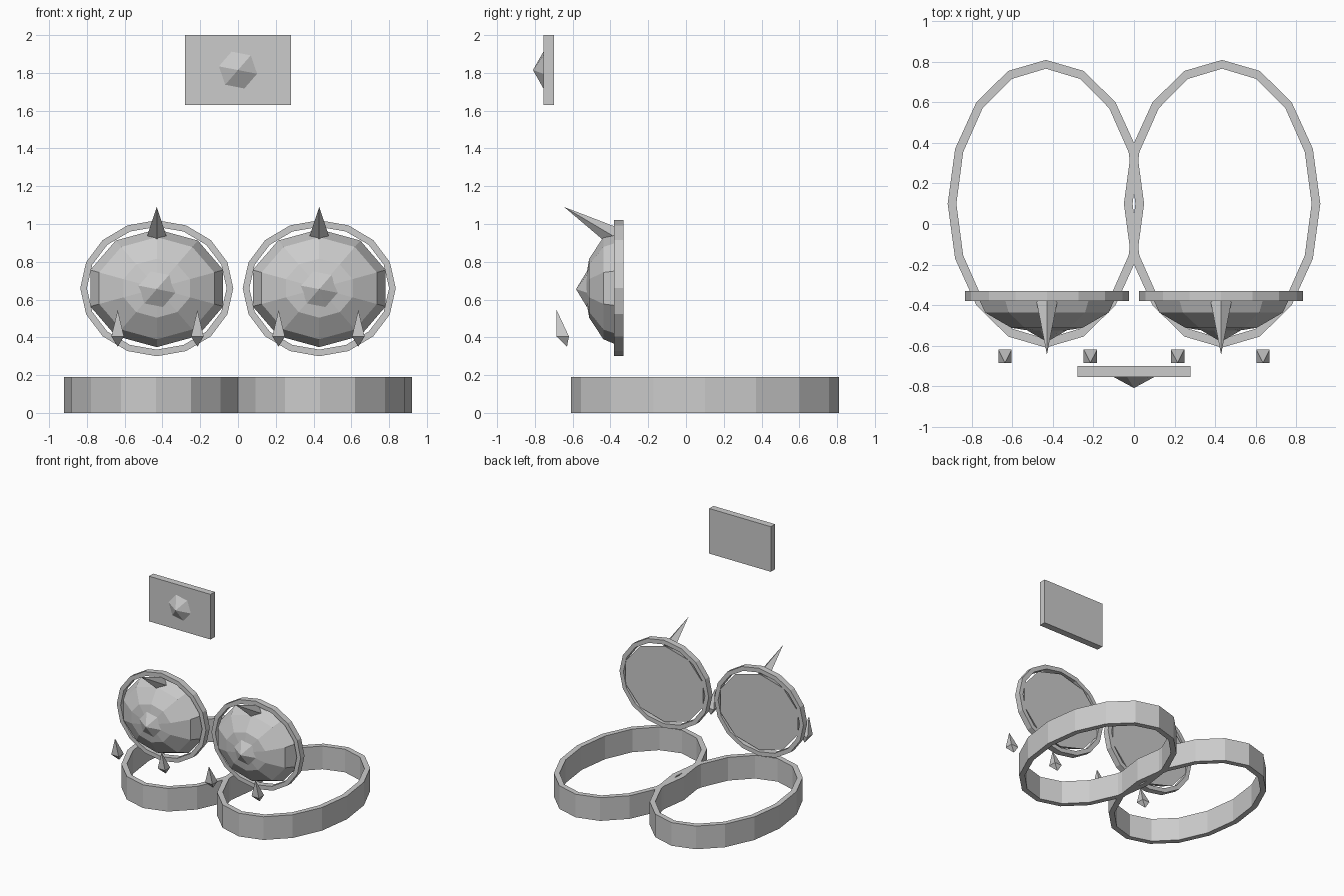
import bpy, math
from mathutils import Vector

if "Cube" in bpy.data.objects:
    bpy.data.objects.remove(bpy.data.objects["Cube"])


def make(name, verts, faces):
    me = bpy.data.meshes.new(name)
    me.from_pydata([tuple(v) for v in verts], [], faces)
    me.update()
    ob = bpy.data.objects.new(name, me)
    bpy.context.collection.objects.link(ob)
    # consistent outward normals
    import bmesh
    bm = bmesh.new()
    bm.from_mesh(me)
    bmesh.ops.recalc_face_normals(bm, faces=bm.faces)
    bm.to_mesh(me)
    bm.free()
    return ob


def loop(c, u, v, n, phase=0.0):
    """n points on the ellipse c + u cos + v sin"""
    pts = []
    for i in range(n):
        a = 2 * math.pi * i / n + math.radians(phase)
        pts.append(Vector(c) + Vector(u) * math.cos(a) + Vector(v) * math.sin(a))
    return pts


def skin(name, loops, closed=False, cap_start=True, tip=None):
    """bridge equal loops; optionally close, cap, or end in a tip"""
    n, m = len(loops[0]), len(loops)
    verts = [p for l in loops for p in l]
    faces = []
    for k in range(m if closed else m - 1):
        a, b = k * n, ((k + 1) % m) * n
        faces += [(a + i, a + (i + 1) % n, b + (i + 1) % n, b + i) for i in range(n)]
    if not closed and cap_start:
        faces.append(tuple(range(n)))
    if tip is not None:
        verts.append(Vector(tip))
        t, a = len(verts) - 1, (m - 1) * n
        faces += [(a + i, a + (i + 1) % n, t) for i in range(n)]
    return make(name, verts, faces)


def gem(name, x, y, z, r, depth):
    skin(name, [loop((x, y, z), (r, 0, 0), (0, 0, r), 6, -11)], tip=(x, y - depth, z))


for s, side in ((-1, "left"), (1, "right")):
    # oval band on the ground
    cx = s * 0.435
    outer, inner = (0.485, 0.71), (0.442, 0.667)
    skin(side + "_base_band",
         [loop((cx, 0.1, z), (r[0], 0, 0), (0, r[1], 0), 16)
          for r, z in ((outer, 0), (outer, 0.19), (inner, 0.19), (inner, 0))], closed=True)

    # upright rim
    cx, cz = s * 0.43, 0.66
    outer, inner = (0.405, 0.36), (0.37, 0.325)
    skin(side + "_rim",
         [loop((cx, y, cz), (r[0], 0, 0), (0, 0, r[1]), 16)
          for r, y in ((outer, -0.33), (outer, -0.38), (inner, -0.38), (inner, -0.33))], closed=True)

    # faceted half dome inside the rim
    rings = []
    for deg in (90, 60, 30):
        k, d = math.sin(math.radians(deg)), math.cos(math.radians(deg))
        rings.append(loop((cx, -0.335 - 0.205 * d, cz), (0.37 * k, 0, 0), (0, 0, 0.312 * k), 10, 18))
    skin(side + "_dome", rings, tip=(cx, -0.54, cz))
    gem(side + "_dome_gem", cx, -0.525, 0.655, 0.1, 0.057)

    # top spike leaning forward
    base, tip = Vector((cx, -0.375, 0.93)), Vector((cx, -0.645, 1.09))
    axis = (tip - base).normalized()
    side_v = Vector((0.053, 0, 0))
    skin(side + "_top_spike", [loop(base, side_v, axis.cross(side_v), 4)], tip=tip)

    # two small lower spikes, pointed at both ends
    for j, x in enumerate((0.215, 0.637)):
        x *= s
        ring = loop((x, -0.653, 0.405), (0.047, 0, 0), (0, 0.047, 0), 4, 45)
        verts = ring + [Vector((x, -0.685, 0.545)), Vector((x, -0.63, 0.35))]
        faces = [(i, (i + 1) % 4, t) for i in range(4) for t in (4, 5)]
        make(f"{side}_lower_spike_{j + 1}", verts, faces)

# floating plaque with gem
skin("plaque", [[Vector((x, y, z)) for x, z in ((-0.28, 1.63), (0.28, 1.63), (0.28, 2.0), (-0.28, 2.0))]
                for y in (-0.70, -0.755)])
bpy.data.objects["plaque"].data.update()
import bmesh
bm = bmesh.new()
bm.from_mesh(bpy.data.objects["plaque"].data)
bmesh.ops.holes_fill(bm, edges=[e for e in bm.edges if e.is_boundary], sides=4)
bmesh.ops.recalc_face_normals(bm, faces=bm.faces)
bm.to_mesh(bpy.data.objects["plaque"].data)
bm.free()
gem("plaque_gem", 0, -0.754, 1.815, 0.105, 0.056)
